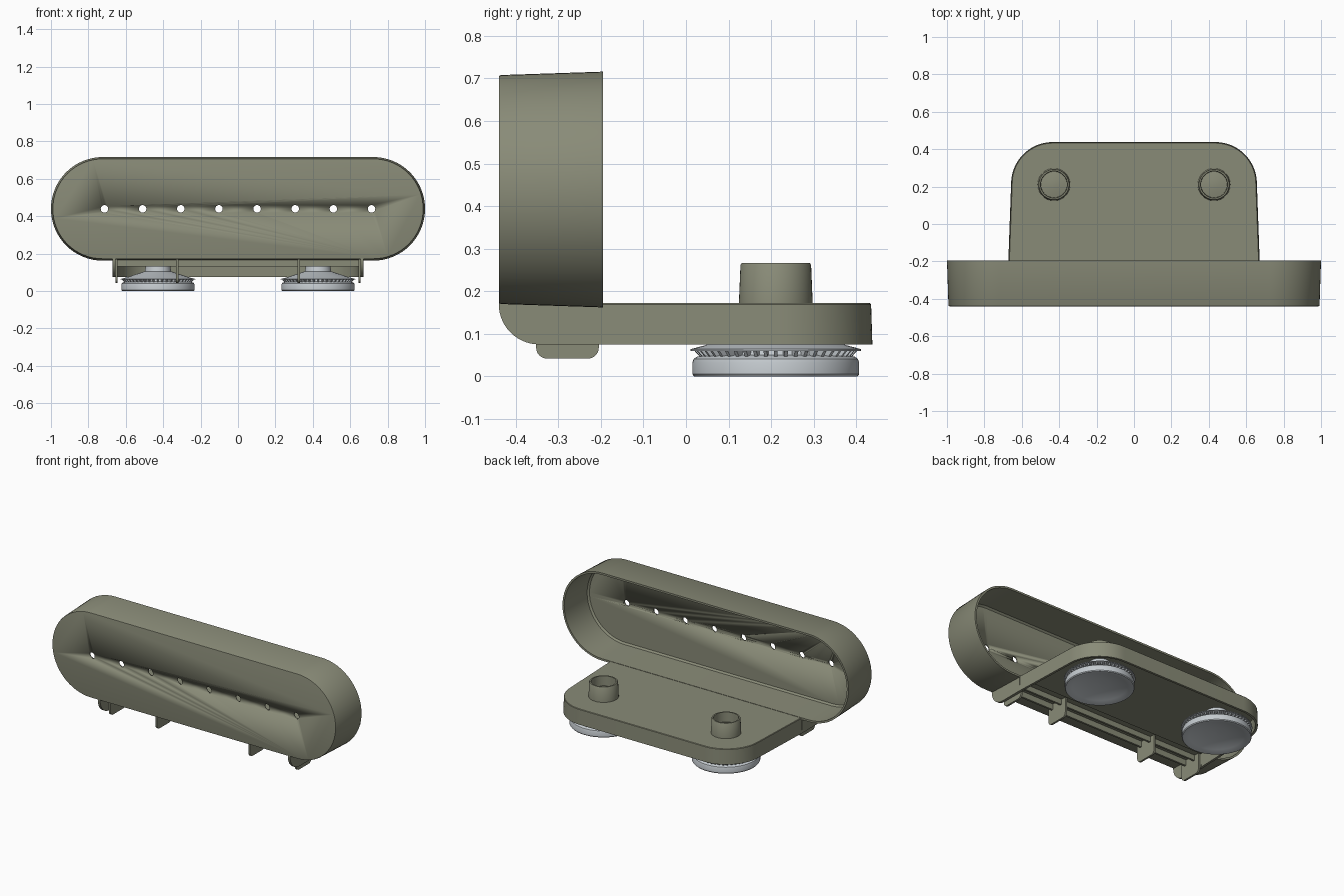
import bpy, bmesh, math
from mathutils import Vector

if "Cube" in bpy.data.objects:
    bpy.data.objects.remove(bpy.data.objects["Cube"])

def material(name, rgb):
    m = bpy.data.materials.new(name)
    m.diffuse_color = (*rgb, 1)
    m.use_nodes = True
    m.node_tree.nodes["Principled BSDF"].inputs["Base Color"].default_value = m.diffuse_color
    return m

OLIVE = material("olive plastic", (0.25, 0.258, 0.186))
GREY = material("light grey rubber", (0.56, 0.60, 0.63))

def finish(bm, name, mat, angle=35):
    bmesh.ops.recalc_face_normals(bm, faces=bm.faces)
    me = bpy.data.meshes.new(name)
    bm.to_mesh(me)
    bm.free()
    ob = bpy.data.objects.new(name, me)
    bpy.context.collection.objects.link(ob)
    me.materials.append(mat)
    bpy.ops.object.select_all(action='DESELECT')
    ob.select_set(True)
    bpy.context.view_layer.objects.active = ob
    bpy.ops.object.shade_smooth_by_angle(angle=math.radians(angle))
    return ob

def strip(bm, a, b, closed=True):
    n = len(a)
    for i in range(n if closed else n - 1):
        j = (i + 1) % n
        bm.faces.new((a[i], a[j], b[j], b[i]))

def loops(bm, rings):
    return [[bm.verts.new(p) for p in r] for r in rings]

def prism(bm, profile, x0, x1):
    """Extrude a (y, z) profile along x; x0 and x1 may depend on y."""
    a, b = loops(bm, [[(f(y), y, z) for y, z in profile] for f in (x0, x1)])
    strip(bm, a, b)
    bm.faces.new(a)
    bm.faces.new(b)

def arc(cx, cy, r, a0, a1, n):
    return [(cx + r * math.cos(math.radians(a0 + (a1 - a0) * i / n)),
             cy + r * math.sin(math.radians(a0 + (a1 - a0) * i / n))) for i in range(n + 1)]

def lathe(name, profile, cx, cy, mat, seg=64):
    bm = bmesh.new()
    rings = loops(bm, [[(cx + r * math.cos(2 * math.pi * i / seg),
                         cy + r * math.sin(2 * math.pi * i / seg), z) for i in range(seg)]
                       for r, z in profile])
    for a, b in zip(rings, rings[1:]):
        strip(bm, a, b)
    bm.faces.new(rings[0])
    bm.faces.new(rings[-1])
    return finish(bm, name, mat)

# Pill-shaped front tray, open to the back
ZC = 0.439
def pill(r, y):
    pts = arc(0.723, ZC, r, -90, 90, 32) + arc(-0.723, ZC, r, 90, 270, 32)
    return [(x, y, z) for x, z in pts]

bm = bmesh.new()
rings = loops(bm, [pill(0.263, -0.44), pill(0.267, -0.439), pill(0.269, -0.435),
                   pill(0.277, -0.195), pill(0.265, -0.195), pill(0.259, -0.415), pill(0.249, -0.425)])
for a, b in zip(rings, rings[1:]):
    strip(bm, a, b)
bm.faces.new(rings[0])
bm.faces.new(rings[-1])
head = finish(bm, "front_tray", OLIVE)

# Row of eight round holes through the tray front
bm = bmesh.new()
for k in range(8):
    cx = -0.714 + 0.204 * k
    a, b = loops(bm, [[(x, y, z) for x, z in arc(cx, ZC, 0.02, 0, 345, 23)] for y in (-0.5, -0.38)])
    strip(bm, a, b)
    bm.faces.new(a)
    bm.faces.new(b)
cutter = finish(bm, "hole_cutter", OLIVE)
cutter.hide_render = True
mod = head.modifiers.new("holes", 'BOOLEAN')
mod.operation = 'DIFFERENCE'
mod.solver = 'EXACT'
mod.object = cutter
bpy.context.view_layer.objects.active = head
bpy.ops.object.modifier_apply(modifier=mod.name)
bpy.data.objects.remove(cutter)

# Base shell, open below and toward the front
Y0 = -0.197
def shell(d, z):
    right = [(0.67 - d, Y0)] + arc(0.435, 0.216, 0.22 - d, 0, 90, 20)
    pts = right + [(-x, y) for x, y in reversed(right)]
    return [(x, y, z) for x, y in pts]

bm = bmesh.new()
rings = loops(bm, [shell(-0.002, 0.075), shell(0.001, 0.169), shell(0.004, 0.172),
                   shell(0.015, 0.158), shell(0.012, 0.075)])
A, B, B2, C, D = rings
strip(bm, A, B, False)
strip(bm, B, B2, False)
strip(bm, C, D, False)
strip(bm, D, A, False)
bm.faces.new(B2)
bm.faces.new(C)
bm.faces.new((A[0], B[0], B2[0], B2[-1], B[-1], A[-1], D[-1], C[-1], C[0], D[0]))
finish(bm, "base_shell", OLIVE)

# Side cheeks and ribs under the tray
cheek = [(Y0, 0.172), (-0.438, 0.178)] + arc(-0.345, 0.17, 0.095, 180, 270, 14) + [(Y0, 0.075)]
rib = [(-0.205, 0.17), (-0.352, 0.17)] + arc(-0.327, 0.067, 0.025, 180, 270, 8) \
    + arc(-0.23, 0.067, 0.025, 270, 360, 8)
for s, side in ((-1, "left"), (1, "right")):
    bm = bmesh.new()
    prism(bm, cheek, lambda y: s * 0.672, lambda y: s * 0.656)
    finish(bm, side + "_cheek", OLIVE)
    for x, part in ((0.325, "inner_rib"), (0.65, "outer_rib")):
        bm = bmesh.new()
        prism(bm, rib, lambda y: s * (x - 0.006), lambda y: s * (x + 0.006))
        finish(bm, side + "_" + part, OLIVE)

# Low lengthwise rails under the tray
for k, y in enumerate((-0.325, -0.25)):
    bm = bmesh.new()
    prism(bm, [(y, 0.172), (y, 0.13), (y + 0.012, 0.13), (y + 0.012, 0.172)],
          lambda y: -0.66, lambda y: 0.66)
    finish(bm, "under_rail_%d" % (k + 1), OLIVE)

# Pegs on top, suction feet with a toothed collar below
PEG = [(0.087, 0.165), (0.083, 0.262), (0.08, 0.266), (0.072, 0.266), (0.07, 0.205), (0.03, 0.212), (0.004, 0.213)]
FOOT = [(0.003, 0.03), (0.06, 0.028), (0.11, 0.021), (0.155, 0.01), (0.185, 0), (0.192, 0),
        (0.196, 0.005), (0.196, 0.032), (0.193, 0.041), (0.186, 0.046), (0.165, 0.05),
        (0.162, 0.062), (0.2, 0.06), (0.2, 0.064), (0.17, 0.072), (0.07, 0.105), (0.062, 0.165)]
for s, side in ((-1, "left"), (1, "right")):
    cx, cy = s * 0.428, 0.211
    lathe(side + "_peg", PEG, cx, cy, OLIVE, 48)
    lathe(side + "_suction_foot", FOOT, cx, cy, GREY)
    bm = bmesh.new()
    for k in range(48):
        t = 2 * math.pi * k / 48
        u, v = Vector((math.cos(t), math.sin(t), 0)), Vector((-math.sin(t), math.cos(t), 0))
        o = Vector((cx, cy, 0))
        a, b = loops(bm, [[o + u * r + v * w + Vector((0, 0, z))
                           for r, z in ((0.15, 0.044), (0.178, 0.045), (0.193, 0.062), (0.15, 0.062))]
                          for w in (-0.004, 0.004)])
        strip(bm, a, b)
        bm.faces.new(a)
        bm.faces.new(b)
    finish(bm, side + "_foot_teeth", GREY)
